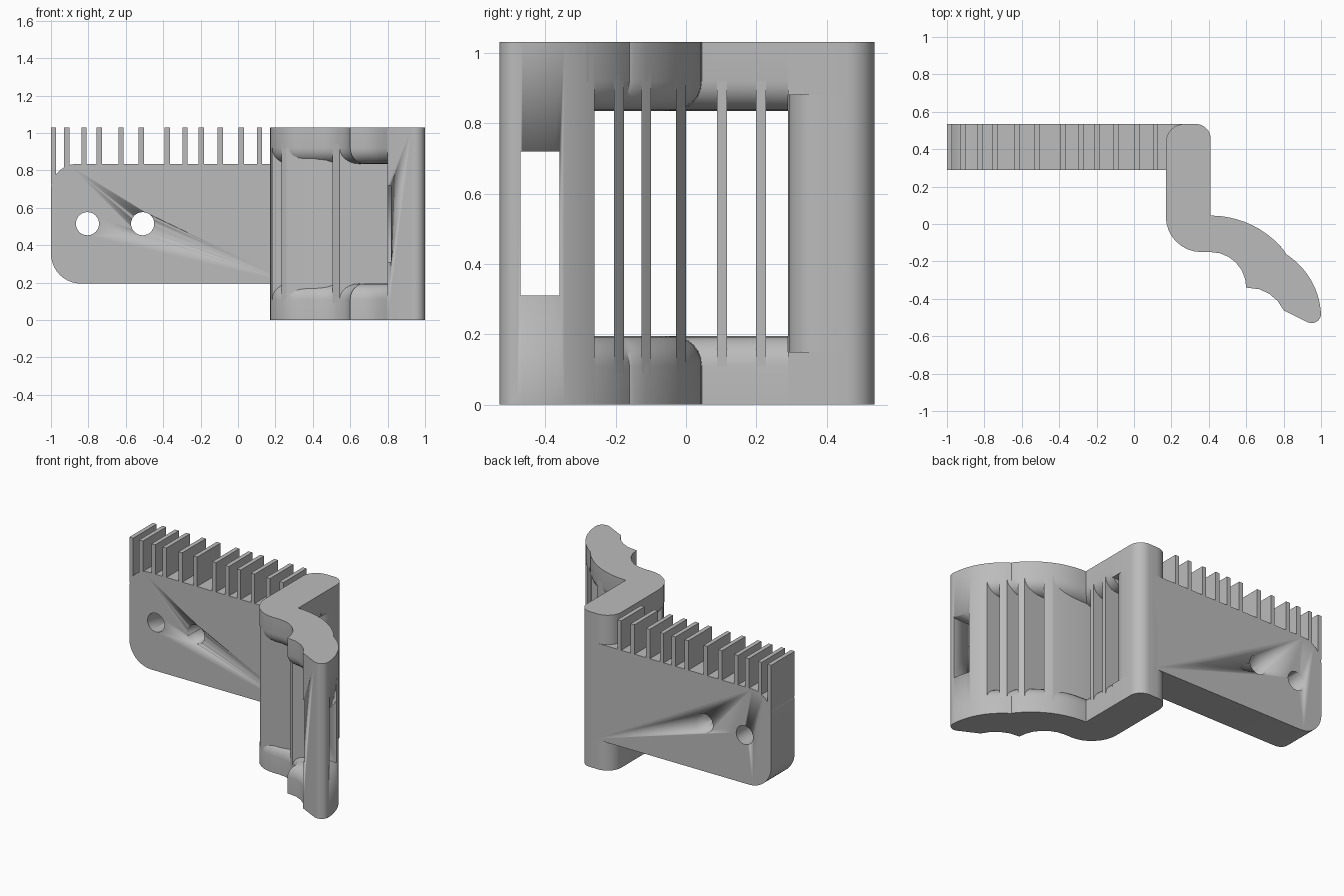
import bpy, bmesh
from math import radians, sin, cos, pi
from mathutils import Matrix

cube = bpy.data.objects.get("Cube")
if cube:
    bpy.data.objects.remove(cube)

HEIGHT, LOW, HIGH = 1.03, 0.195, 0.835      # full height and window limits
BACK, WALL, FILLET = 0.535, 0.29, 0.085

grey = bpy.data.materials.new("plain_grey")
grey.use_nodes = True
grey.diffuse_color = (0.5, 0.5, 0.5, 1)
grey.node_tree.nodes["Principled BSDF"].inputs["Base Color"].default_value = (0.5, 0.5, 0.5, 1)


def arc(cx, cy, r, a0, a1, n):
    angles = [radians(a0 + (a1 - a0) * i / n) for i in range(n + 1)]
    return [(cx + r * cos(a), cy + r * sin(a)) for a in angles]


def prism(points, z0, z1):
    bm = bmesh.new()
    face = bm.faces.new([bm.verts.new((x, y, z0)) for x, y in points])
    top = bmesh.ops.extrude_face_region(bm, geom=[face])["geom"]
    verts = [v for v in top if isinstance(v, bmesh.types.BMVert)]
    bmesh.ops.translate(bm, verts=verts, vec=(0, 0, z1 - z0))
    bmesh.ops.recalc_face_normals(bm, faces=bm.faces[:])
    return bm


def clip(bm, co, outward):
    """Cut away everything on the outward side and cap the opening."""
    geom = bm.verts[:] + bm.edges[:] + bm.faces[:]
    bmesh.ops.bisect_plane(bm, geom=geom, plane_co=co, plane_no=outward, clear_outer=True)
    bmesh.ops.holes_fill(bm, edges=[e for e in bm.edges if e.is_boundary])
    bmesh.ops.recalc_face_normals(bm, faces=bm.faces[:])
    return bm


def finish(bm, name):
    mesh = bpy.data.meshes.new(name)
    bm.to_mesh(mesh)
    bm.free()
    mesh.materials.append(grey)
    ob = bpy.data.objects.new(name, mesh)
    bpy.context.collection.objects.link(ob)
    bpy.ops.object.select_all(action="DESELECT")
    bpy.context.view_layer.objects.active = ob
    ob.select_set(True)
    bpy.ops.object.shade_smooth_by_angle(angle=radians(30))
    return ob


def box(x0, x1, y0, y1, z0, z1):
    return prism([(x0, y0), (x1, y0), (x1, y1), (x0, y1)], z0, z1)


def cut(ob, bm, name):
    cutter = finish(bm, name)
    cutter.hide_render = True
    cutter.hide_set(True)
    cutter.display_type = "WIRE"
    mod = ob.modifiers.new(name, "BOOLEAN")
    mod.object, mod.operation, mod.solver = cutter, "DIFFERENCE", "EXACT"


# Outline pieces of the curved grip, seen from above
front_curve = arc(0.36, 0.04, 0.19, 180, 270, 8) + arc(0.41, -0.34, 0.19, 90, 0, 6)
notch = arc(0.61, -0.55, 0.21, 90, 25, 4)
tip = arc(0.95, -0.48, 0.05, 245, 360, 8)
outer_low = arc(0.6, -0.5, 0.4, 5, 58, 12)
outer_high = arc(0.41, -0.46, 0.505, 38, 90, 12)
back_round = arc(0.33, BACK - 0.08, 0.08, 0, 90, 8) + arc(0.27, BACK - 0.1, 0.1, 90, 180, 8)
profile = front_curve + notch[1:] + tip + outer_low + outer_high + back_round

# Back post, with rounded inner edge beside the window
for name, z0, z1 in (("post_bottom", 0, 0.15), ("post_middle", 0.15, 0.88), ("post_top", 0.88, HEIGHT)):
    bm = clip(prism(profile, z0, z1), (0, WALL, 0), (0, -1, 0))
    if name == "post_middle":
        edges = [e for e in bm.edges if all(v.co.x > 0.4 and v.co.y < WALL + 0.01 for v in e.verts)]
        bmesh.ops.bevel(bm, geom=edges, offset=FILLET, segments=6, profile=0.5, affect="EDGES")
    finish(bm, name)

# Front strip with its slot
bm = clip(prism(profile, 0, HEIGHT), (0, -0.26, 0), (0, 1, 0))
strip = finish(clip(bm, (0.8, 0, 0), (-1, 0, 0)), "front_strip")
cut(strip, box(0.7, 1.1, -0.47, -0.36, 0.31, 0.72), "slot_cutter")

# Rails above and below the window, rounded along their open edges
rail_outline = (front_curve + notch[1:] + [(0.89, -0.42), (0.85, -0.335)]
                + arc(0.6, -0.5, 0.4, 33, 58, 5) + arc(0.41, -0.46, 0.505, 38, 90, 10)
                + [(0.41, WALL), (0.17, WALL)])
for name in ("lower_rail", "upper_rail"):
    bm = prism(rail_outline, 0, LOW)
    rounded = []
    for e in bm.edges:
        mid = (e.verts[0].co + e.verts[1].co) / 2
        hidden = mid.y > WALL - 0.001 or (mid.x > 0.8 and mid.y < -0.285)
        if all(v.co.z > LOW - 0.001 for v in e.verts) and not hidden:
            rounded.append(e)
    bmesh.ops.bevel(bm, geom=rounded, offset=FILLET, segments=6, profile=0.5,
                    affect="EDGES", clamp_overlap=False)
    if name == "upper_rail":
        bmesh.ops.transform(bm, matrix=Matrix.Diagonal((1, 1, -1, 1)), verts=bm.verts[:])
        bmesh.ops.translate(bm, verts=bm.verts[:], vec=(0, 0, HEIGHT))
        bmesh.ops.reverse_faces(bm, faces=bm.faces[:])
    finish(bm, name)

# Thin slats across the window
for i, y in enumerate((-0.19, -0.113, -0.014, 0.102, 0.213)):
    bm = clip(prism(profile, 0.09, HEIGHT - 0.09), (0, y - 0.014, 0), (0, -1, 0))
    finish(clip(bm, (0, y + 0.014, 0), (0, 1, 0)), f"slat_{i + 1}")

# Mounting plate: outline drawn flat, then stood upright
outline = ([(0.3, HIGH)] + arc(-0.86, HIGH - 0.14, 0.14, 90, 180, 10)
           + arc(-0.84, LOW + 0.16, 0.16, 180, 270, 10) + [(0.3, LOW)])
bm = prism(outline, -BACK, -WALL)
bmesh.ops.rotate(bm, verts=bm.verts[:], matrix=Matrix.Rotation(pi / 2, 3, "X"))
plate = finish(bm, "mounting_plate")
for i, x in enumerate((-0.805, -0.51)):
    bm = prism(arc(x, 0.515, 0.062, 0, 348.75, 31), -0.6, -0.2)
    bmesh.ops.rotate(bm, verts=bm.verts[:], matrix=Matrix.Rotation(pi / 2, 3, "X"))
    cut(plate, bm, f"bolt_hole_cutter_{i + 1}")

# Comb of upright fins
for i, x in enumerate((-0.986, -0.915, -0.823, -0.742, -0.625, -0.517,
                       -0.378, -0.284, -0.197, -0.095, 0.017, 0.115)):
    bottom = 0.73 if i == 0 else 0.78
    finish(box(x - 0.014, x + 0.014, WALL, BACK, bottom, HEIGHT), f"fin_{i + 1}")
